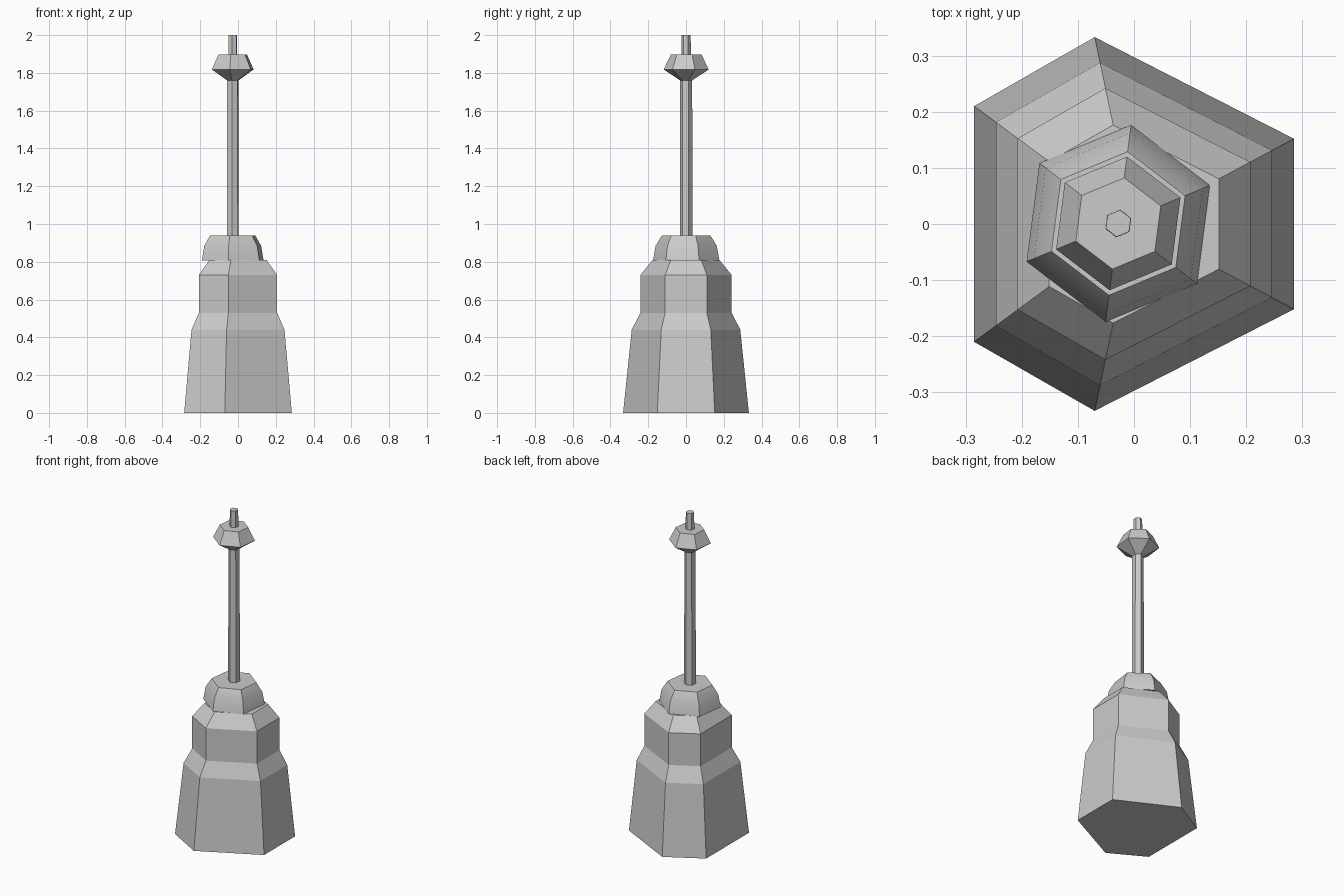
import bpy, bmesh
from math import cos, sin, radians

if "Cube" in bpy.data.objects:
    bpy.data.objects.remove(bpy.data.objects["Cube"])


def stack(name, outline, profile, centre=(0, 0)):
    """Loft scaled copies of a closed outline through (scale, z) levels."""
    bm = bmesh.new()
    rings = [[bm.verts.new((centre[0] + x * s, centre[1] + y * s, z))
              for x, y in outline] for s, z in profile]
    n = len(outline)
    for a, b in zip(rings, rings[1:]):
        for i in range(n):
            j = (i + 1) % n
            bm.faces.new((a[i], a[j], b[j], b[i]))
    bm.faces.new(rings[0][::-1])
    bm.faces.new(rings[-1])
    mesh = bpy.data.meshes.new(name)
    bm.to_mesh(mesh)
    bm.free()
    obj = bpy.data.objects.new(name, mesh)
    bpy.context.collection.objects.link(obj)
    return obj


# Stepped base on an uneven hexagon, symmetric front to back
half = [(0.285, 0.152), (-0.07, 0.333), (-0.285, 0.21)]
base_outline = half + [(x, -y) for x, y in reversed(half)]
stack("base", base_outline,
      [(1, 0), (0.863, 0.44), (0.727, 0.53), (0.727, 0.73), (0.53, 0.81)])

# Regular hexagon shared by the upper parts
hexagon = [(cos(radians(22.6 + 60 * i)), sin(radians(22.6 + 60 * i)))
           for i in range(6)]
axis = (-0.028, 0.001)

# Domed cap, shaded smoothly between its two bands
cap = stack("cap", hexagon,
            [(0.177, 0.808), (0.163, 0.885), (0.129, 0.94)], axis)
bpy.context.view_layer.objects.active = cap
cap.select_set(True)
bpy.ops.object.shade_smooth_by_angle(angle=radians(30))

# Mast with knob near the tip
stack("mast", hexagon,
      [(0.034, 0.93), (0.032, 1.76), (0.12, 1.818), (0.082, 1.897),
       (0.025, 1.897), (0.024, 2.0)], axis)
